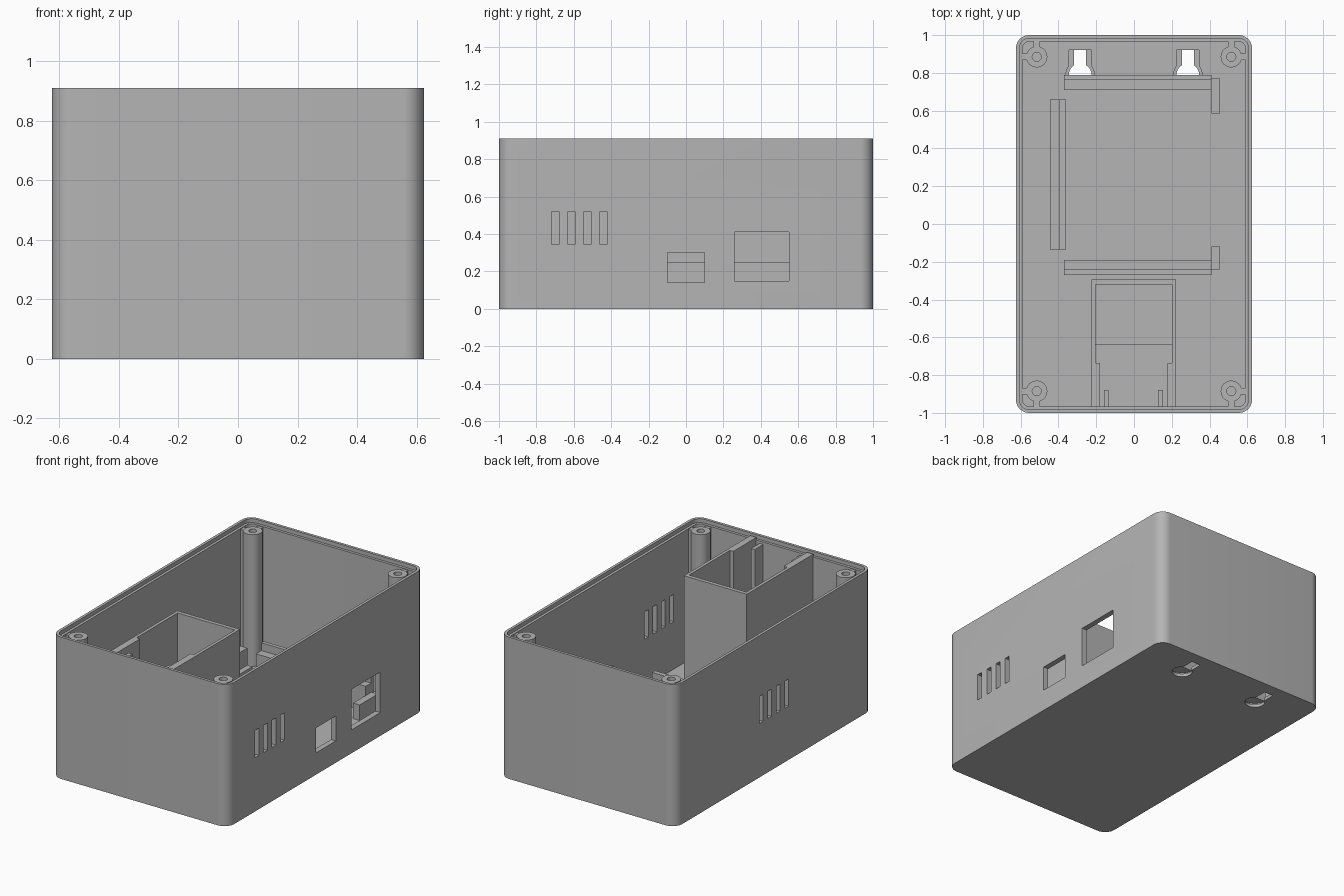
import bpy, bmesh, math

cube = bpy.data.objects.get("Cube")
if cube:
    bpy.data.objects.remove(cube, do_unlink=True)

H, FLOOR, WALL = 0.91, 0.04, 0.035
HX, HY, R = 0.625, 1.0, 0.07
POST_TOP, CELL_TOP = 0.885, 0.9

grey = bpy.data.materials.new("plain grey plastic")
grey.use_nodes = True
COLOUR = (0.46, 0.46, 0.46, 1)
grey.diffuse_color = COLOUR
grey.node_tree.nodes["Principled BSDF"].inputs["Base Color"].default_value = COLOUR


def finish(name, bm):
    bmesh.ops.recalc_face_normals(bm, faces=bm.faces)
    mesh = bpy.data.meshes.new(name)
    bm.to_mesh(mesh)
    bm.free()
    mesh.materials.append(grey)
    obj = bpy.data.objects.new(name, mesh)
    bpy.context.collection.objects.link(obj)
    return obj


def prism(name, points, z0, z1):
    """Extrude a flat outline from z0 up to z1."""
    bm = bmesh.new()
    face = bm.faces.new([bm.verts.new((x, y, z0)) for x, y in points])
    top = bmesh.ops.extrude_face_region(bm, geom=[face])["geom"]
    verts = [v for v in top if isinstance(v, bmesh.types.BMVert)]
    bmesh.ops.translate(bm, verts=verts, vec=(0, 0, z1 - z0))
    return finish(name, bm)


def box(name, x0, x1, y0, y1, z0, z1):
    return prism(name, [(x0, y0), (x1, y0), (x1, y1), (x0, y1)], z0, z1)


def cylinder(name, x, y, r, z0, z1, n=40):
    pts = [(x + r * math.cos(math.tau * i / n), y + r * math.sin(math.tau * i / n))
           for i in range(n)]
    return prism(name, pts, z0, z1)


def rounded(name, inset, z0, z1, n=10):
    """Rounded rectangle following the case outline, moved inwards."""
    r = R - inset
    pts = []
    for q, (sx, sy) in enumerate([(1, 1), (-1, 1), (-1, -1), (1, -1)]):
        for i in range(n + 1):
            a = (q + i / n) * math.pi / 2
            pts.append((sx * (HX - R) + r * math.cos(a), sy * (HY - R) + r * math.sin(a)))
    return prism(name, pts, z0, z1)


def cut(obj, *cutters):
    for c in cutters:
        mod = obj.modifiers.new("cut", 'BOOLEAN')
        mod.operation, mod.solver, mod.object = 'DIFFERENCE', 'EXACT', c
        bpy.context.view_layer.objects.active = obj
        bpy.ops.object.modifier_apply(modifier=mod.name)
        bpy.data.objects.remove(c, do_unlink=True)


def smooth(obj):
    bpy.ops.object.select_all(action='DESELECT')
    obj.select_set(True)
    bpy.context.view_layer.objects.active = obj
    bpy.ops.object.shade_smooth_by_angle(angle=math.radians(30))


# Case shell with a stepped rim for the lid
case = rounded("case_shell", 0, 0, H)
cut(case,
    rounded("cavity", WALL, FLOOR, H + 0.1),
    rounded("rim_step", 0.018, H - 0.025, H + 0.1))

# Connector openings in the right wall
cut(case,
    box("small_port", 0.5, 0.7, -0.1, 0.1, 0.14, 0.30),
    box("large_port", 0.5, 0.7, 0.26, 0.55, 0.15, 0.41))

# Vent slots in both side walls
for side, centre in ((1, -0.57), (-1, 0)):
    for i in range(4):
        y = centre + (i - 1.5) * 0.086
        x0, x1 = sorted((side * 0.5, side * 0.7))
        cut(case, box("vent", x0, x1, y - 0.019, y + 0.019, 0.345, 0.52))

# Keyhole hangers through the floor, wider on the inside
for x in (-0.285, 0.285):
    cut(case,
        cylinder("key_head", x, 0.79, 0.06, -0.1, 0.1),
        box("key_slot", x - 0.032, x + 0.032, 0.79, 0.92, -0.1, 0.1),
        box("key_channel", x - 0.06, x + 0.06, 0.79, 0.92, 0.02, 0.1),
        cylinder("key_recess", x, 0.79, 0.075, 0.02, 0.1))
smooth(case)

# Screw posts with ribs to the walls
for sx in (-1, 1):
    for sy in (-1, 1):
        px, py = sx * 0.515, sy * 0.885
        post = cylinder("screw_post", px, py, 0.056, FLOOR - 0.01, POST_TOP)
        cut(post, cylinder("screw_hole", px, py, 0.024, 0.5, 1.0, 24))
        smooth(post)
        x0, x1 = sorted((px + sx * 0.045, sx * 0.6))
        box("post_side_rib", x0, x1, py - 0.018, py + 0.018, FLOOR - 0.01, POST_TOP - 0.004)
        y0, y1 = sorted((py + sy * 0.045, sy * 0.975))
        box("post_end_rib", px - 0.018, px + 0.018, y0, y1, FLOOR - 0.01, POST_TOP - 0.004)

# Circuit board supports: low ledge inside, higher stop outside
B = FLOOR - 0.005
box("back_rail_ledge", -0.37, 0.41, 0.71, 0.766, B, 0.2)
box("back_rail_stop", -0.37, 0.41, 0.765, 0.79, B, 0.25)
box("front_rail_ledge", -0.37, 0.41, -0.241, -0.19, B, 0.2)
box("front_rail_stop", -0.37, 0.41, -0.27, -0.24, B, 0.25)
box("left_rail_ledge", -0.396, -0.36, -0.135, 0.66, B, 0.14)
box("left_rail_stop", -0.445, -0.395, -0.135, 0.66, B, 0.25)
box("back_corner_stop", 0.409, 0.455, 0.585, 0.77, B, 0.14)
box("front_corner_stop", 0.409, 0.455, -0.24, -0.12, B, 0.14)

# Battery compartment against the front wall
FRONT = -0.97
bay = box("battery_bay", -0.225, 0.222, FRONT, -0.295, B, CELL_TOP)
cut(bay,
    box("bay_space", -0.205, 0.202, -0.735, -0.32, FLOOR, 1.1),
    box("bay_mouth", -0.18, 0.178, -1.1, -0.73, FLOOR, 1.1))
box("bay_floor_pad", -0.206, 0.203, -0.64, -0.319, B, 0.08)
for x in (-0.147, 0.14):
    box("bay_contact_rib", x - 0.013, x + 0.013, FRONT, -0.88, B, CELL_TOP - 0.03)
